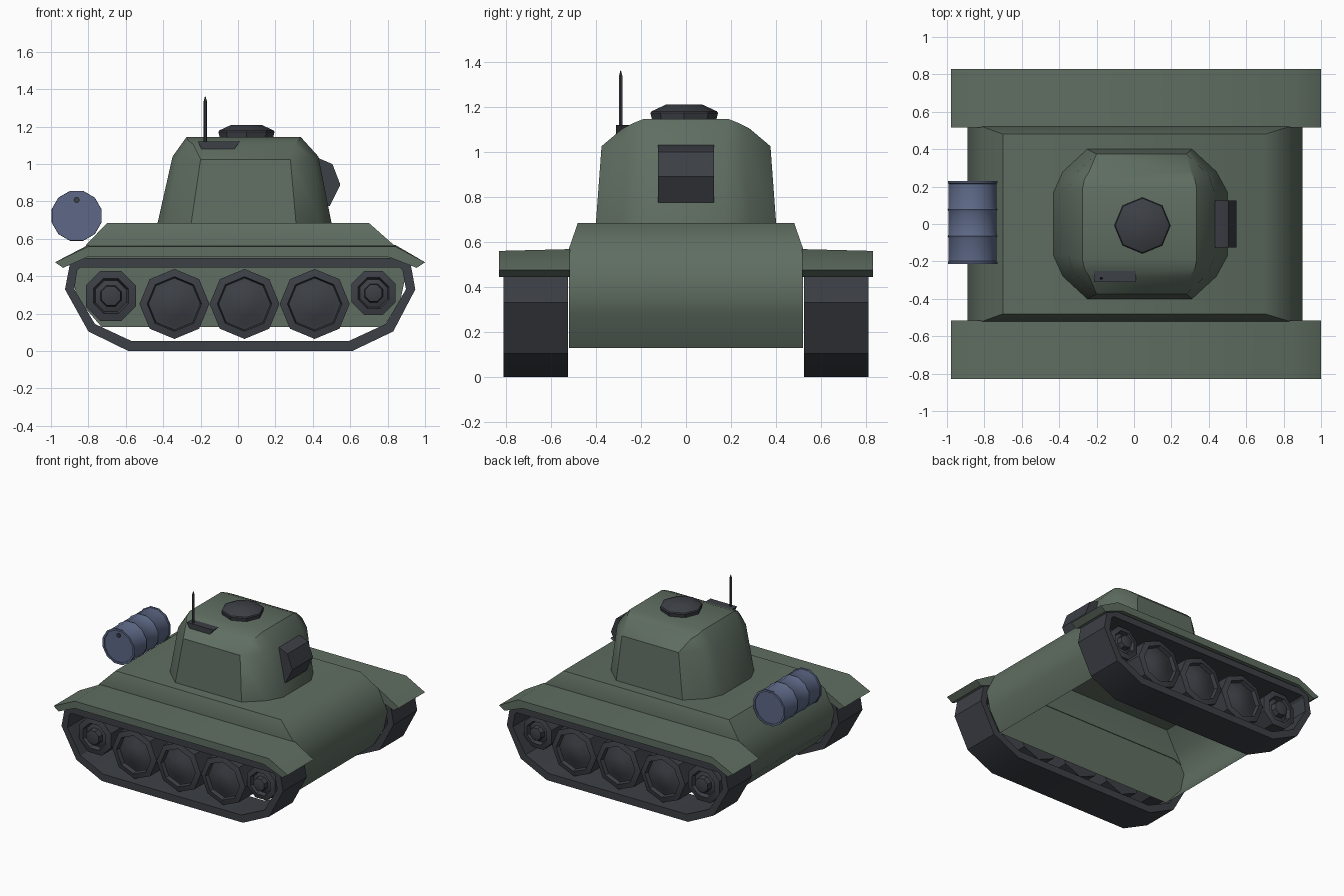
import bpy, bmesh, math
from mathutils import Vector

if "Cube" in bpy.data.objects:
    bpy.data.objects.remove(bpy.data.objects["Cube"])


def material(name, rgb):
    m = bpy.data.materials.new(name)
    m.diffuse_color = (*rgb, 1)
    m.use_nodes = True
    m.node_tree.nodes["Principled BSDF"].inputs["Base Color"].default_value = m.diffuse_color
    return m


GREEN = material("green_paint", (0.115, 0.155, 0.12))
DARK = material("dark_metal", (0.045, 0.05, 0.06))
BLUE = material("blue_paint", (0.11, 0.14, 0.24))


def finish(name, bm, mat, angle=30):
    bmesh.ops.recalc_face_normals(bm, faces=bm.faces)
    me = bpy.data.meshes.new(name)
    bm.to_mesh(me)
    bm.free()
    me.shade_smooth()
    me.set_sharp_from_angle(angle=math.radians(angle))
    me.materials.append(mat)
    ob = bpy.data.objects.new(name, me)
    bpy.context.collection.objects.link(ob)
    return ob


def loft(bm, rings, closed=False):
    """Skin a list of equal-length point rings; returns the vertex rings."""
    vs = [[bm.verts.new(p) for p in r] for r in rings]
    pairs = list(zip(vs, vs[1:])) + ([(vs[-1], vs[0])] if closed else [])
    for a, b in pairs:
        n = len(a)
        for i in range(n):
            j = (i + 1) % n
            bm.faces.new((a[i], a[j], b[j], b[i]))
    return vs


def prism(name, profile, y0, y1, mat, angle=30):
    """Extrude an XZ profile along y."""
    bm = bmesh.new()
    a, b = loft(bm, [[(x, y, z) for x, z in profile] for y in (y0, y1)])
    bm.faces.new(a)
    bm.faces.new(b)
    return finish(name, bm, mat, angle)


def lathe(name, sections, centre, mat, axis='Y', sides=8, phase=0.0, angle=30):
    """Spin (radius, offset) sections round an axis through centre."""
    bm = bmesh.new()
    rings = []
    for r, o in sections:
        ring = []
        for i in range(sides):
            t = 2 * math.pi * i / sides + phase
            c, s = r * math.cos(t), r * math.sin(t)
            p = (c, o, s) if axis == 'Y' else (c, s, o)
            ring.append(Vector(p) + Vector(centre))
        rings.append(ring)
    vs = loft(bm, rings)
    bm.faces.new(vs[0])
    bm.faces.new(vs[-1])
    return finish(name, bm, mat, angle)


# Hull: shell with bulged ends, open underneath
bm = bmesh.new()
levels = [(0.13, -0.73, 0.78, 0.52), (0.28, -0.86, 0.87, 0.52), (0.42, -0.89, 0.90, 0.52),
          (0.57, -0.81, 0.83, 0.52), (0.685, -0.70, 0.70, 0.48)]
vs = loft(bm, [[(a, -y, z), (b, -y, z), (b, y, z), (a, y, z)] for z, a, b, y in levels])
bm.faces.new(vs[-1])
finish("hull", bm, GREEN, 45)

# Turret: three twelve-point rings, roof made in strips
bm = bmesh.new()
turret = [
    [(-0.43, 0.17, 0.685), (-0.38, 0.28, 0.685), (-0.25, 0.40, 0.685),
     (0.31, 0.40, 0.685), (0.44, 0.28, 0.685), (0.50, 0.17, 0.685)],
    [(-0.35, 0.17, 1.04), (-0.325, 0.26, 1.03), (-0.20, 0.375, 1.025),
     (0.28, 0.375, 1.025), (0.40, 0.26, 1.03), (0.43, 0.17, 1.04)],
    [(-0.275, 0.19, 1.145), (-0.265, 0.24, 1.125), (-0.24, 0.28, 1.105),
     (0.30, 0.28, 1.105), (0.325, 0.24, 1.125), (0.335, 0.19, 1.145)]]
vs = loft(bm, [r + [(x, -y, z) for x, y, z in reversed(r)] for r in turret])
top = vs[-1]
for a, b, c, d in ((0, 1, 4, 5), (1, 2, 3, 4), (11, 0, 5, 6), (10, 11, 6, 7), (9, 10, 7, 8)):
    bm.faces.new([top[i] for i in (a, b, c, d)])
finish("turret", bm, GREEN, 35)

# Gun port block, roof hatch, antenna and its mount
prism("gun_port", [(0.40, 1.03), (0.435, 1.03), (0.505, 1.0), (0.547, 0.89),
                   (0.49, 0.775), (0.40, 0.775)], -0.125, 0.125, DARK)
lathe("hatch", [(0.14, 1.13), (0.15, 1.172), (0.145, 1.18), (0.08, 1.21)],
      (0.045, -0.008, 0), DARK, 'Z')
prism("antenna_mount", [(-0.215, 1.12), (0.01, 1.12), (-0.02, 1.08), (-0.195, 1.08)],
      -0.31, -0.24, DARK)
lathe("antenna", [(0.009, 1.10), (0.009, 1.335), (0.002, 1.36)], (-0.175, -0.29, 0),
      DARK, 'Z', 6)

# Fuel drum across the rear, with rims, ribs and a bung
drum = [(0.122, -0.205), (0.122, -0.213), (0.137, -0.213), (0.137, -0.203), (0.132, -0.198)]
for y in (-0.065, 0.077):
    drum += [(0.132, y - 0.012), (0.138, y), (0.132, y + 0.012)]
drum += [(0.132, 0.215), (0.137, 0.22), (0.137, 0.23), (0.122, 0.23), (0.122, 0.222)]
lathe("fuel_drum", drum, (-0.863, 0, 0.723), BLUE, sides=12, phase=math.pi / 12, angle=35)
lathe("drum_bung", [(0.016, -0.215), (0.016, -0.2)], (-0.863, 0, 0.808), DARK)

# Running gear profiles
fender = [(-0.978, 0.475), (-0.80, 0.56), (0.84, 0.56), (1.0, 0.475),
          (0.955, 0.445), (0.80, 0.505), (-0.80, 0.505), (-0.935, 0.445)]
track_out = [(-0.585, 0), (0.61, 0), (0.83, 0.105), (0.948, 0.33), (0.925, 0.455),
             (0.88, 0.497), (-0.86, 0.497), (-0.90, 0.46), (-0.925, 0.33), (-0.80, 0.105)]
track_in = [(-0.572, 0.055), (0.595, 0.055), (0.79, 0.145), (0.898, 0.33), (0.88, 0.43),
            (0.865, 0.447), (-0.845, 0.447), (-0.86, 0.43), (-0.875, 0.33), (-0.765, 0.145)]
wheels = [(-0.34, 0.252, 0.187), (0.035, 0.252, 0.187), (0.41, 0.252, 0.187)]
sprockets = [(-0.68, 0.295, 0.145), (0.725, 0.31, 0.128)]

for side, s in (("right", -1), ("left", 1)):
    # Sloped mudguard plate
    ob = prism("fender_" + side, fender, s * 0.515, s * 0.83, GREEN)
    for v in ob.data.vertices:
        v.co.z += 0.008 if abs(v.co.y) < 0.6 and v.co.z > 0.55 else 0
    # Track loop
    bm = bmesh.new()
    loft(bm, [[(x, s * y, z) for x, z in prof] for prof, y in
              ((track_out, 0.525), (track_out, 0.81), (track_in, 0.81), (track_in, 0.525))],
         closed=True)
    finish("track_" + side, bm, DARK)
    # Road wheels with sunken domed hubs
    for i, (x, z, r) in enumerate(wheels):
        lathe(f"road_wheel_{side}_{i + 1}",
              [(r, s * 0.54), (r, s * 0.765), (r * 0.78, s * 0.775), (r * 0.74, s * 0.745),
               (r * 0.62, s * 0.75), (r * 0.36, s * 0.775)], (x, 0, z), DARK)
    # End wheels with a stub axle
    for i, (x, z, r) in enumerate(sprockets):
        lathe(f"end_wheel_{side}_{i + 1}",
              [(r, s * 0.54), (r, s * 0.755), (r * 0.7, s * 0.765), (r * 0.62, s * 0.735),
               (r * 0.42, s * 0.745), (r * 0.38, s * 0.785), (r * 0.25, s * 0.79)],
              (x, 0, z), DARK, phase=math.pi / 8)
